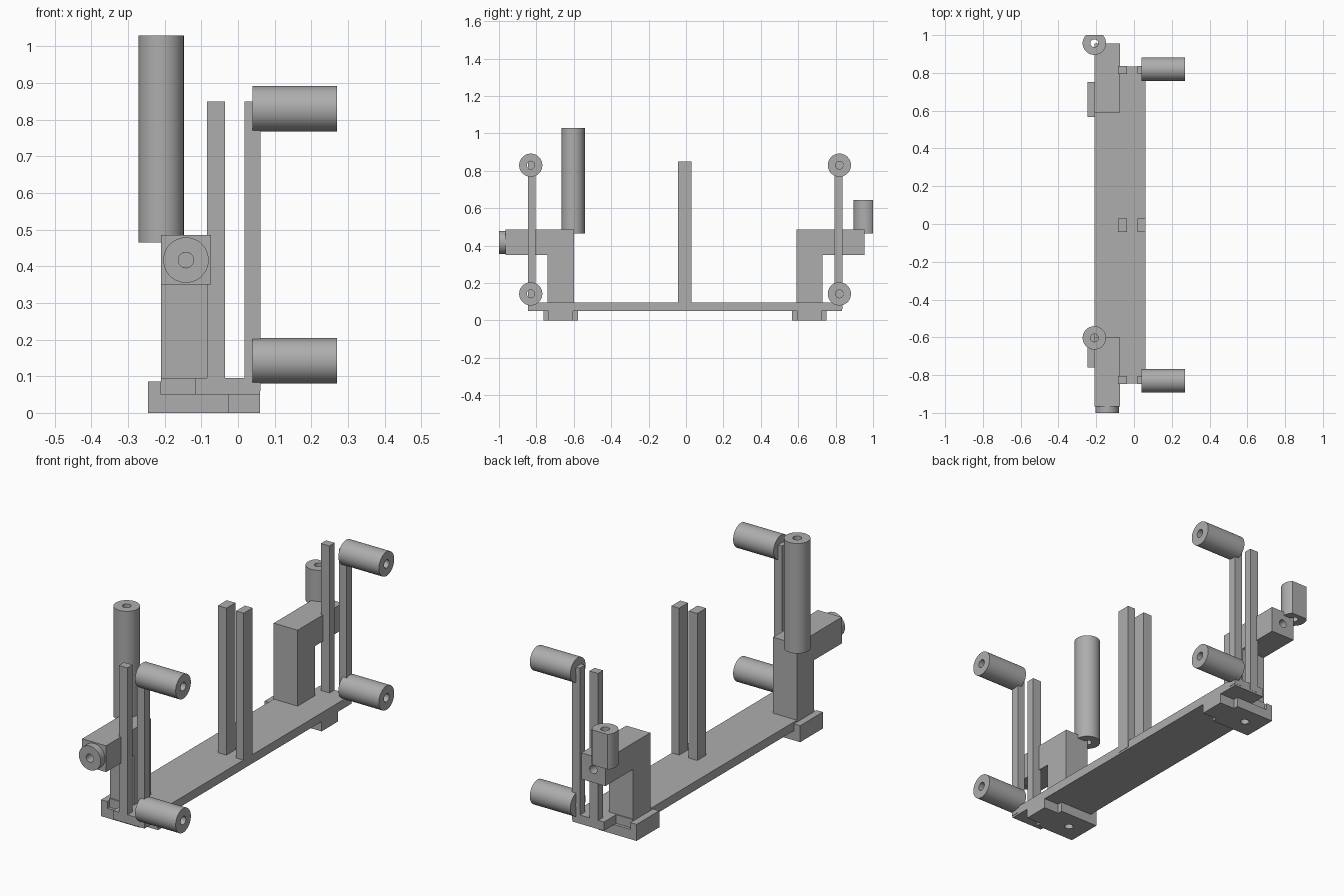
import bpy, bmesh
from math import cos, sin, pi, radians
from mathutils import Matrix, Vector

cube = bpy.data.objects.get("Cube")
if cube:
    bpy.data.objects.remove(cube, do_unlink=True)

grey = bpy.data.materials.new("plain_grey")
grey.use_nodes = True
GREY = (0.42, 0.42, 0.42, 1)
grey.diffuse_color = GREY
grey.node_tree.nodes["Principled BSDF"].inputs["Base Color"].default_value = GREY

MID = -0.005          # lengthwise middle of the frame
ROUND = 0.062         # radius of every roller
BORE = 0.021
SIDES = 40
AXES = {"x": Matrix.Rotation(pi / 2, 4, "Y"),
        "y": Matrix.Rotation(-pi / 2, 4, "X"),
        "z": Matrix.Identity(4)}


def finish(name, bm, smooth=False):
    bmesh.ops.recalc_face_normals(bm, faces=bm.faces)
    mesh = bpy.data.meshes.new(name)
    bm.to_mesh(mesh)
    bm.free()
    mesh.materials.append(grey)
    ob = bpy.data.objects.new(name, mesh)
    bpy.context.collection.objects.link(ob)
    if smooth:
        bpy.ops.object.select_all(action="DESELECT")
        ob.select_set(True)
        bpy.context.view_layer.objects.active = ob
        bpy.ops.object.shade_smooth_by_angle(angle=radians(30))
    return ob


def prism(name, outline, push):
    """Extrude a closed 3D outline along a vector."""
    bm = bmesh.new()
    face = bm.faces.new([bm.verts.new(p) for p in outline])
    new = bmesh.ops.extrude_face_region(bm, geom=[face], use_keep_orig=True)["geom"]
    bmesh.ops.translate(bm, vec=push, verts=[v for v in new if isinstance(v, bmesh.types.BMVert)])
    return finish(name, bm)


def box(name, x0, x1, y0, y1, z0, z1):
    return prism(name, [(x0, y0, z0), (x1, y0, z0), (x1, y1, z0), (x0, y1, z0)], (0, 0, z1 - z0))


def tube(name, start, length, axis, clip_y=None):
    """Hollow roller running along an axis from its start point."""
    bm = bmesh.new()
    rings = []
    for r, h in ((ROUND, 0), (ROUND, length), (BORE, length), (BORE, 0)):
        rings.append([bm.verts.new((r * cos(2 * pi * i / SIDES), r * sin(2 * pi * i / SIDES), h))
                      for i in range(SIDES)])
    for k in range(4):
        a, b = rings[k], rings[(k + 1) % 4]
        for i in range(SIDES):
            j = (i + 1) % SIDES
            bm.faces.new((a[i], a[j], b[j], b[i]))
    bm.transform(Matrix.Translation(Vector(start)) @ AXES[axis])
    if clip_y is not None:
        cut = bmesh.ops.bisect_plane(bm, geom=bm.verts[:] + bm.edges[:] + bm.faces[:],
                                     plane_co=(0, clip_y, 0), plane_no=(0, 1, 0), clear_outer=True)
        bmesh.ops.holes_fill(bm, edges=[e for e in cut["geom_cut"] if isinstance(e, bmesh.types.BMEdge)])
    return finish(name, bm, True)


def drill(ob, centre, depth, axis):
    """Cut a round hole through or into a part."""
    bm = bmesh.new()
    bmesh.ops.create_cone(bm, cap_ends=True, segments=24, radius1=BORE, radius2=BORE, depth=depth)
    bm.transform(Matrix.Translation(Vector(centre)) @ AXES[axis])
    cutter = finish(ob.name + "_hole_cutter", bm)
    cutter.hide_render = True
    cutter.hide_set(True)
    cutter.display_type = "WIRE"
    mod = ob.modifiers.new("hole", "BOOLEAN")
    mod.operation = "DIFFERENCE"
    mod.object = cutter


# Base plate with its two right-hand corners notched
END, NOTCH = 0.84, 0.74
plate = [(0.06, -END), (0.06, END), (-0.118, END), (-0.118, NOTCH), (-0.21, NOTCH),
         (-0.21, -NOTCH), (-0.118, -NOTCH), (-0.118, -END)]
prism("base_plate", [(x, y + MID, 0.05) for x, y in plate], (0, 0, 0.045))

# Centre posts
for side, x0, x1 in (("right", -0.085, -0.036), ("left", 0.018, 0.062)):
    box("centre_post_" + side, x0, x1, MID - 0.037, MID + 0.035, 0.06, 0.85)

for end, s in (("front", -1), ("back", 1)):
    # Foot: wide block with a narrower tongue and an upright lip
    yc = MID + s * 0.664
    foot = [(-0.245, -0.092), (-0.025, -0.092), (-0.025, -0.066), (0.06, -0.066),
            (0.06, 0.066), (-0.025, 0.066), (-0.025, 0.092), (-0.245, 0.092)]
    ob = prism("foot_" + end, [(x, yc + y, 0) for x, y in foot], (0, 0, 0.05))
    drill(ob, (-0.148, yc, 0), 0.2, "z")
    box("foot_lip_" + end, -0.245, -0.21, yc - 0.092, yc + 0.092, 0.045, 0.085)

    # End posts carrying the side rollers
    yp = MID + s * 0.82
    for side, x0, x1 in (("right", -0.085, -0.036), ("left", 0.018, 0.062)):
        box("end_post_%s_%s" % (end, side), x0, x1, yp - 0.021, yp + 0.021, 0.06, 0.85)
    for level, z in (("lower", 0.142), ("upper", 0.83)):
        tube("side_roller_%s_%s" % (end, level), (0.04, MID + s * 0.825, z), 0.23, "x")

    # Bent arm: column with an overhanging head
    inner, outer, tip = (0.595, 0.735, 0.96)
    arm = [(inner, 0.05), (outer, 0.05), (outer, 0.35), (tip, 0.35), (tip, 0.485), (inner, 0.485)]
    ob = prism("arm_" + end, [(-0.21, MID + s * y, z) for y, z in arm], (0.136, 0, 0))
    drill(ob, (-0.142, MID + s * tip, 0.417), 0.3, "y")

# Spool on the front arm
tube("front_spool", (-0.142, -1, 0.417), 0.036, "y")

# Upright rollers
tube("tall_roller", (-0.21, -0.603, 0.465), 0.565, "z")
tube("short_roller", (-0.21, 0.957, 0.465), 0.18, "z", clip_y=1.0)
